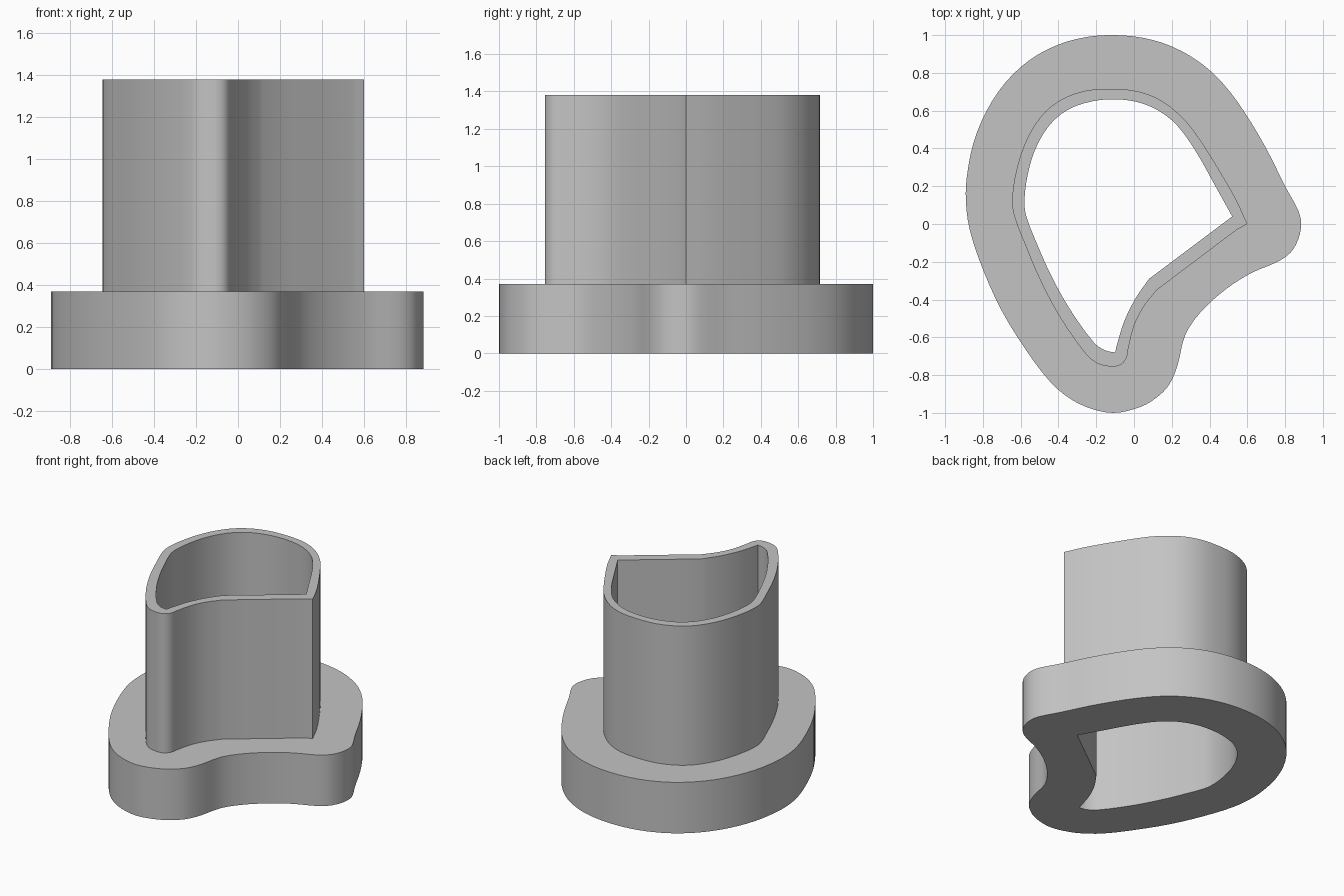
import bpy, bmesh, math
from mathutils import Vector

cube = bpy.data.objects.get("Cube")
if cube:
    bpy.data.objects.remove(cube, do_unlink=True)

BASE_TOP, WALL_TOP = 0.37, 1.38

grey = bpy.data.materials.new("plain grey")
grey.use_nodes = True
colour = (0.55, 0.55, 0.55, 1)
grey.diffuse_color = colour
grey.node_tree.nodes["Principled BSDF"].inputs["Base Color"].default_value = colour


def smooth_path(points, corners=(), steps=3):
    """Closed curve through the points, kept sharp at the corner indices."""
    pts = [Vector(p) for p in points]
    n = len(pts)

    def tangent(i):
        return (pts[(i + 1) % n] - pts[i - 1]) / 2

    path = []
    for i in range(n):
        j = (i + 1) % n
        a, b = pts[i], pts[j]
        span = (b - a).length
        ends = []
        for k in (i, j):
            t = tangent(k)
            ends.append(b - a if k in corners else t.normalized() * span)
        for s in range(steps):
            u = s / steps
            path.append(a * (2*u**3 - 3*u**2 + 1) + ends[0] * (u**3 - 2*u**2 + u)
                        + b * (3*u**2 - 2*u**3) + ends[1] * (u**3 - u**2))
    return path


def hollow_prism(name, outer, inner, z0, z1):
    """Filled ring between two closed outlines, extruded from z0 to z1."""
    curve = bpy.data.curves.new(name + "_profile", 'CURVE')
    curve.dimensions = '2D'
    curve.fill_mode = 'BOTH'
    curve.extrude = (z1 - z0) / 2
    for path in (outer, inner):
        spline = curve.splines.new('POLY')
        spline.points.add(len(path) - 1)
        for point, co in zip(spline.points, path):
            point.co = (co.x, co.y, 0, 1)
        spline.use_cyclic_u = True
    helper = bpy.data.objects.new(name + "_profile", curve)
    bpy.context.collection.objects.link(helper)
    bpy.context.view_layer.update()
    evaluated = helper.evaluated_get(bpy.context.evaluated_depsgraph_get())
    mesh = bpy.data.meshes.new_from_evaluated(evaluated) if hasattr(
        bpy.data.meshes, "new_from_evaluated") else bpy.data.meshes.new_from_object(evaluated)
    bpy.data.objects.remove(helper, do_unlink=True)

    bm = bmesh.new()
    bm.from_mesh(mesh)
    bmesh.ops.remove_doubles(bm, verts=bm.verts, dist=0.0005)
    bmesh.ops.recalc_face_normals(bm, faces=bm.faces)
    bmesh.ops.translate(bm, verts=bm.verts, vec=(0, 0, (z0 + z1) / 2))
    bm.to_mesh(mesh)
    bm.free()
    mesh.name = name
    mesh.materials.clear()
    mesh.materials.append(grey)
    obj = bpy.data.objects.new(name, mesh)
    bpy.context.collection.objects.link(obj)
    bpy.ops.object.select_all(action='DESELECT')
    obj.select_set(True)
    bpy.context.view_layer.objects.active = obj
    bpy.ops.object.shade_smooth_by_angle(angle=math.radians(30))
    return obj


# Wide rounded outline of the base flange
flange_edge = smooth_path([
    (-.1, 1), (.05, .985), (.2, .94), (.35, .855), (.47, .745), (.58, .6),
    (.7, .4), (.8, .2), (.87, .07), (.885, 0), (.87, -.08), (.83, -.15),
    (.76, -.2), (.62, -.26), (.48, -.35), (.35, -.47), (.27, -.59),
    (.23, -.75), (.18, -.86), (.09, -.94), (0, -.98), (-.11, -1),
    (-.22, -.98), (-.33, -.93), (-.44, -.84), (-.57, -.67), (-.7, -.46),
    (-.8, -.24), (-.87, -.03), (-.89, .12), (-.885, .25), (-.85, .43),
    (-.78, .6), (-.68, .75), (-.55, .87), (-.4, .95), (-.25, .99)])

# Outer face of the upright wall, with a sharp right-hand tip
wall_edge = smooth_path([
    (-.1, .715), (.03, .7), (.15, .65), (.27, .55), (.36, .43), (.46, .27),
    (.54, .13), (.6, 0), (.545, -.03), (.12, -.35), (.05, -.44), (0, -.54),
    (-.03, -.66), (-.04, -.71), (-.07, -.745), (-.12, -.755), (-.2, -.735),
    (-.27, -.67), (-.4, -.48), (-.5, -.29), (-.58, -.1), (-.63, .03),
    (-.645, .11), (-.63, .25), (-.58, .42), (-.5, .56), (-.4, .65),
    (-.26, .705)], corners=(7, 8, 9))

# Opening that runs right through
opening = smooth_path([
    (-.1, .66), (.02, .645), (.13, .6), (.23, .52), (.33, .38), (.42, .22),
    (.52, .04), (.08, -.29), (.01, -.39), (-.05, -.51), (-.085, -.62),
    (-.1, -.68), (-.15, -.67), (-.21, -.63), (-.34, -.45), (-.44, -.27),
    (-.52, -.09), (-.57, .04), (-.58, .12), (-.565, .25), (-.525, .39),
    (-.45, .52), (-.35, .605), (-.22, .65)], corners=(6, 7, 11))

hollow_prism("base_flange", flange_edge, opening, 0, BASE_TOP)
hollow_prism("upright_wall", wall_edge, opening, BASE_TOP, WALL_TOP)
